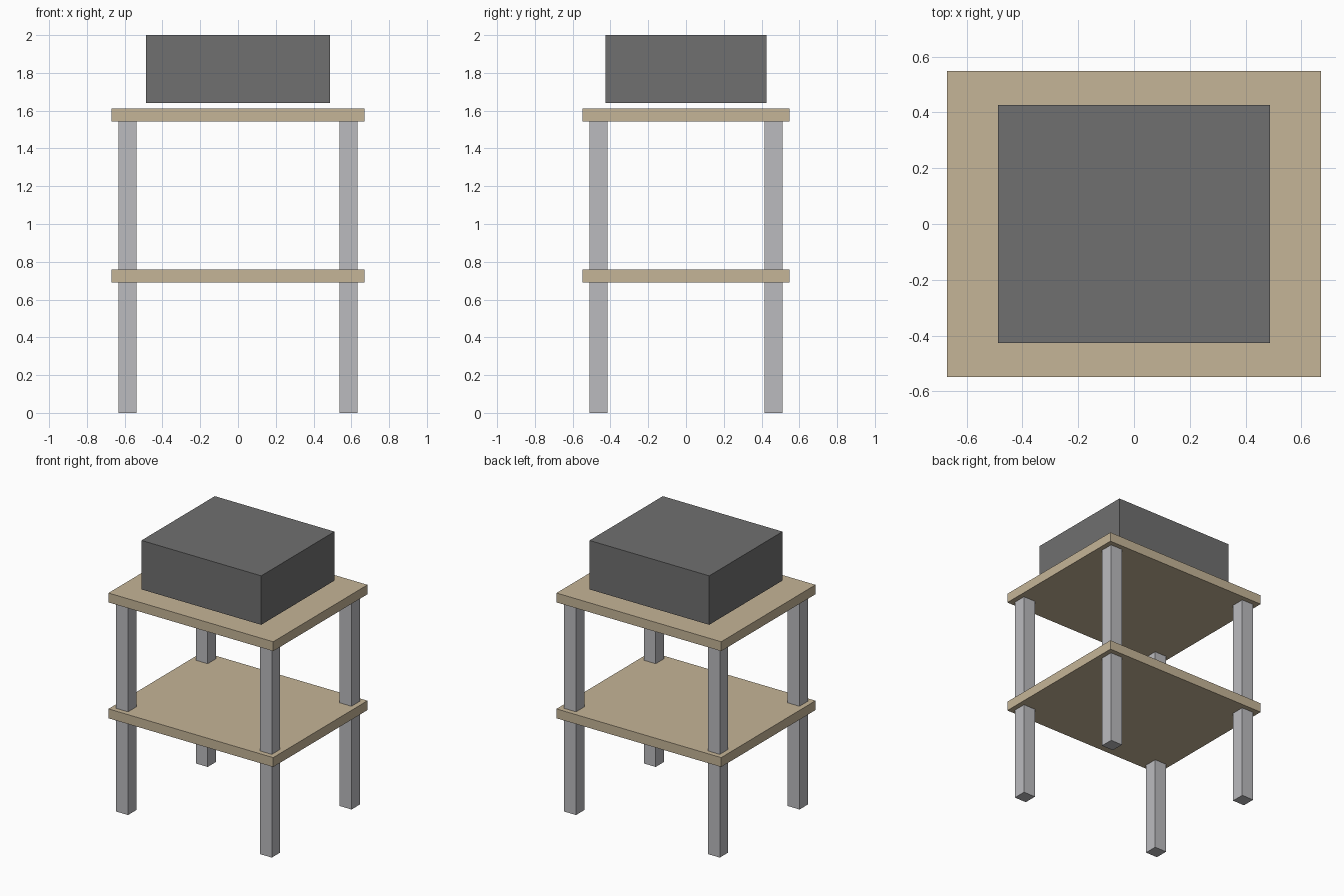
import bpy

if "Cube" in bpy.data.objects:
    bpy.data.objects.remove(bpy.data.objects["Cube"])


def material(name, color):
    mat = bpy.data.materials.new(name)
    mat.diffuse_color = (*color, 1)
    mat.use_nodes = True
    mat.node_tree.nodes["Principled BSDF"].inputs["Base Color"].default_value = mat.diffuse_color
    return mat


def box(name, half_x, half_y, z0, z1, mat, x=0, y=0):
    """Axis-aligned box from half widths and a z range."""
    bpy.ops.mesh.primitive_cube_add(size=1, location=(x, y, (z0 + z1) / 2))
    ob = bpy.context.object
    ob.name = name
    ob.scale = (2 * half_x, 2 * half_y, z1 - z0)
    bpy.ops.object.transform_apply(location=False, rotation=False, scale=True)
    ob.data.materials.append(mat)
    return ob


wood = material("wood", (0.56, 0.46, 0.31))
metal = material("metal", (0.5, 0.5, 0.52))
dark = material("dark_casing", (0.16, 0.16, 0.16))

# Two identical shelves
box("lower_shelf", 0.67, 0.548, 0.69, 0.759, wood)
box("upper_shelf", 0.67, 0.548, 1.542, 1.611, wood)

# Four square legs, passing through the lower shelf
for x_name, sx in (("left", -1), ("right", 1)):
    for y_name, sy in (("front", -1), ("back", 1)):
        box(f"{y_name}_{x_name}_leg", 0.0485, 0.0485, 0, 1.542, metal,
            sx * 0.585, sy * 0.463)

# Appliance body hovering just above the upper shelf
box("appliance_body", 0.487, 0.426, 1.64, 2.0, dark)
